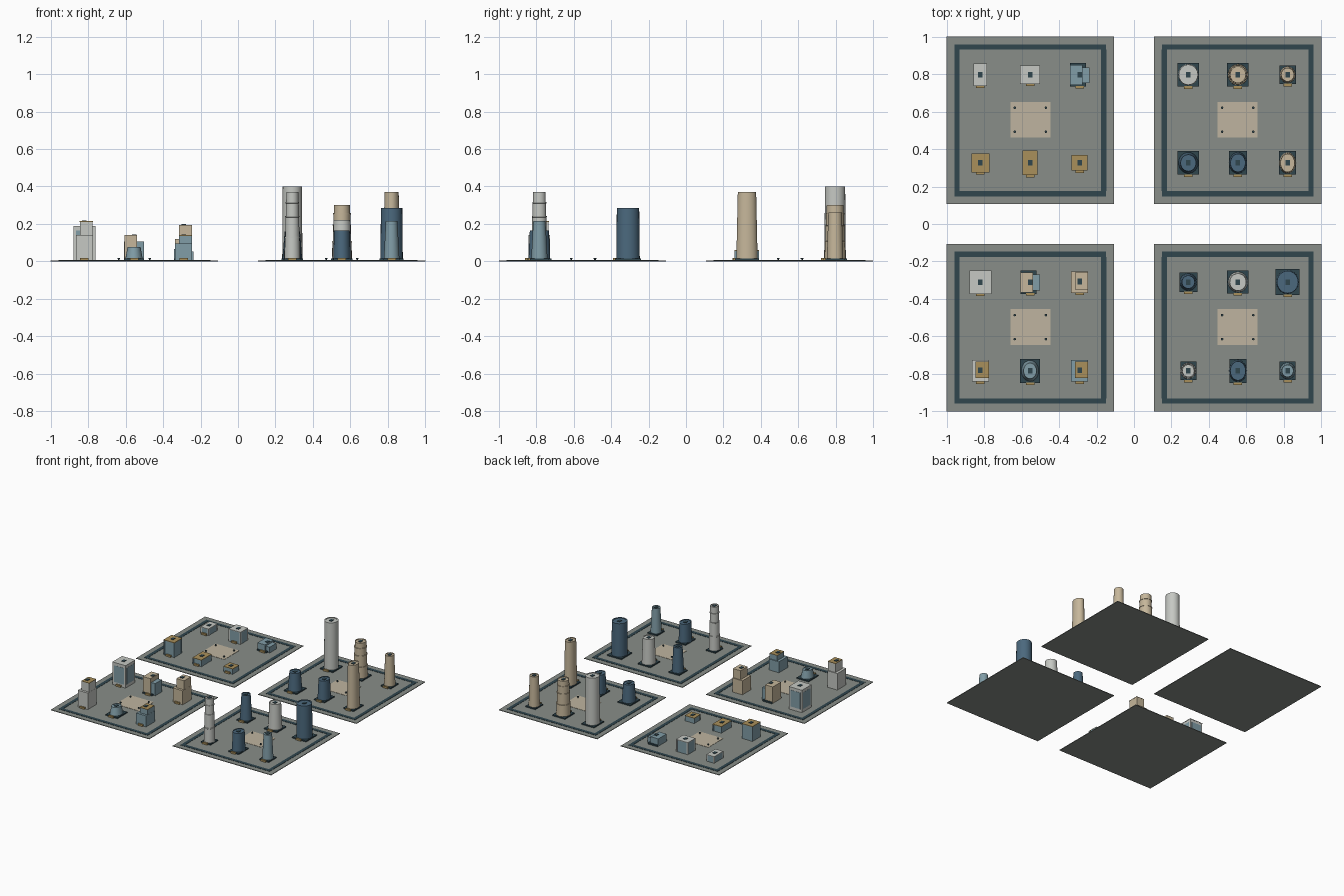
import bpy, bmesh, math

if "Cube" in bpy.data.objects:
    bpy.data.objects.remove(bpy.data.objects["Cube"])

RGB = dict(slab=(.53, .55, .53), road=(.2, .28, .31), plaza=(.74, .70, .62), white=(.77, .78, .76),
           tan=(.66, .56, .36), sky=(.5, .61, .65), navy=(.3, .41, .49), beige=(.77, .71, .6))
MATS = {}
for key, c in RGB.items():
    m = bpy.data.materials.new(key)
    m.diffuse_color = (*[v ** 2.2 for v in c], 1)
    m.use_nodes = True
    m.node_tree.nodes["Principled BSDF"].inputs["Base Color"].default_value = m.diffuse_color
    MATS[key] = m


def finish(bm, name, mat):
    bmesh.ops.recalc_face_normals(bm, faces=bm.faces)
    me = bpy.data.meshes.new(name)
    bm.to_mesh(me)
    bm.free()
    me.materials.append(MATS[mat])
    ob = bpy.data.objects.new(name, me)
    bpy.context.collection.objects.link(ob)
    return ob


def box(name, x, y, z, sx, sy, sz, mat):
    bm = bmesh.new()
    bmesh.ops.create_cube(bm, size=1)
    for v in bm.verts:
        v.co = (x + v.co.x * sx, y + v.co.y * sy, z + (v.co.z + .5) * sz)
    return finish(bm, name, mat)


def lathe(name, x, y, rx, ry, profile, mat, n=24):
    # profile: (radius factor, z), closed top and bottom
    bm = bmesh.new()
    rings = [[bm.verts.new((x + rx * f * math.cos(2 * math.pi * i / n),
                            y + ry * f * math.sin(2 * math.pi * i / n), z)) for i in range(n)]
             for f, z in profile]
    for a, b in zip(rings, rings[1:]):
        for i in range(n):
            j = (i + 1) % n
            bm.faces.new((a[i], a[j], b[j], b[i]))
    bm.faces.new(rings[0])
    bm.faces.new(rings[-1])
    ob = finish(bm, name, mat)
    bpy.context.view_layer.objects.active = ob
    ob.select_set(True)
    bpy.ops.object.shade_smooth_by_angle(angle=math.radians(25))
    ob.select_set(False)


G = .005          # ground top
C, S = .5535, .893  # block centre and size


def roof_unit(x, y, z):
    box("roof_unit", x, y, z, .024, .03, .004, "road")


def entrance(x, y, w):
    box("entrance", x, y, G, w, .014, .014, "tan")


# City blocks: slab, ring road, plaza, corner posts
for bx in (-C, C):
    for by in (-C, C):
        box("block_slab", bx, by, 0, S, S, G, "slab")
        for s in (-1, 1):
            box("road_x", bx, by + s * .392, G, .81, .027, .002, "road")
            box("road_y", bx + s * .392, by, G, .027, .757, .002, "road")
        box("plaza", bx, by + .003, G, .213, .192, .002, "plaza")
        for sx in (-1, 1):
            for sy in (-1, 1):
                lathe("plaza_post", bx + sx * .083, by + .003 + sy * .064, .007, .007,
                      [(.6, G), (.6, .012), (1, .013), (1, .018)], "road", 8)


def plain_building(x, y, sx, sy, top, roof, body="sky", frame=False):
    # plain block with roof slab and optional framed window panels
    box("building_body", x, y, G, sx, sy, top - G - .005, "white" if frame else body)
    box("building_roof", x, y, top - .005, sx + .003, sy + .003, .005, roof)
    if frame:
        box("window_panel_x", x, y, .03, sx + .003, sy * .76, top - .055, "sky")
        box("window_panel_y", x, y, .03, sx * .76, sy + .003, top - .055, "sky")
    else:
        for px, py in ((-1, -1), (-1, 1), (1, -1), (1, 1)):
            box("corner_pier", x + px * (sx / 2 - .004), y + py * (sy / 2 - .004), G,
                .011, .011, top - .01, roof if roof == "white" else "sky")
    roof_unit(x, y, top)
    entrance(x, y - sy / 2 - .006, .045)


plain_building(-.82, .797, .068, .115, .06, "white")
plain_building(-.555, .797, .105, .094, .105, "white")
plain_building(-.82, .326, .094, .1, .128, "tan")
plain_building(-.555, .326, .078, .128, .06, "tan")
plain_building(-.29, .326, .082, .08, .05, "tan")
plain_building(-.82, -.31, .116, .122, .19, "white", frame=True)


def winged_building(x, y, top, wing, mat):
    # main bar plus lower side wing on a dark podium
    box("podium", x - .008, y, G, .085, .125, .011, "road")
    box("main_bar", x - .018, y - .002, G, .068, .108, top - G, mat)
    box("side_wing", x + .034, y - .003, G, .036, .085, wing - G, "sky")
    roof_unit(x, y, top)
    entrance(x, y - .066, .045)


winged_building(-.29, .797, .066, .052, "sky")
winged_building(-.555, -.31, .14, .105, "beige")


def stepped_building(x, y, low, top, body, upper, roof):
    # wide lower storey block with smaller block set back
    box("lower_block", x, y, G, .09, .115, low - G, body)
    box("upper_block", x + .01, y + .006, low, .068, .088, top - low - .004, upper)
    box("upper_roof", x + .01, y + .006, top - .004, .07, .09, .004, roof)
    roof_unit(x, y + .003, top)
    entrance(x, y - .063, .045)


stepped_building(-.29, -.31, .12, .195, "beige", "beige", "beige")
stepped_building(-.82, -.784, .14, .215, "white", "white", "tan")
stepped_building(-.29, -.784, .095, .14, "sky", "sky", "tan")


def tower(x, y, rx, ry, top, mat, taper=.8, bands=False, base=.115):
    # round tower on dark square base, with recessed roof
    box("tower_base", x, y, G, base, max(base, ry * 2 + .012), .009, "road")
    at = lambda t: 1 - (1 - taper) * t
    prof = [(1, G)]
    if bands:
        for t in (.35, .65, .85):
            z, f = t * top, at(t)
            prof += [(f + .02, z - .005), (f + .06, z - .004), (f + .06, z + .002), (f - .02, z + .003)]
    prof += [(taper, top), (taper * .84, top), (taper * .84, top - .004)]
    lathe("round_tower", x, y, rx, ry, prof, mat)
    roof_unit(x, y, top - .004)
    entrance(x, y - max(base / 2, ry + .006) - .005, .045)


# North-east block
tower(.29, .797, .054, .057, .4, "white", .95)
tower(.555, .797, .054, .057, .3, "beige", .78, True)
tower(.82, .797, .042, .044, .26, "beige", .82, base=.088)
tower(.29, .326, .053, .057, .16, "navy", .78)
tower(.555, .326, .047, .057, .17, "navy", .85, base=.095)
tower(.82, .326, .044, .057, .37, "beige", .86, base=.092)
# South-east block
tower(.29, -.31, .046, .046, .217, "navy", .75, base=.096)
tower(.555, -.31, .053, .055, .22, "white", .83)
tower(.82, -.31, .06, .063, .285, "navy", .95, base=.128)
tower(.29, -.784, .042, .044, .37, "white", .76, True, base=.086)
tower(.555, -.784, .047, .058, .165, "navy", .88, base=.092)
tower(.82, -.784, .042, .044, .215, "sky", .74, base=.086)
# Low drum in the south-west block
tower(-.555, -.784, .048, .058, .077, "sky", .72, base=.107)
